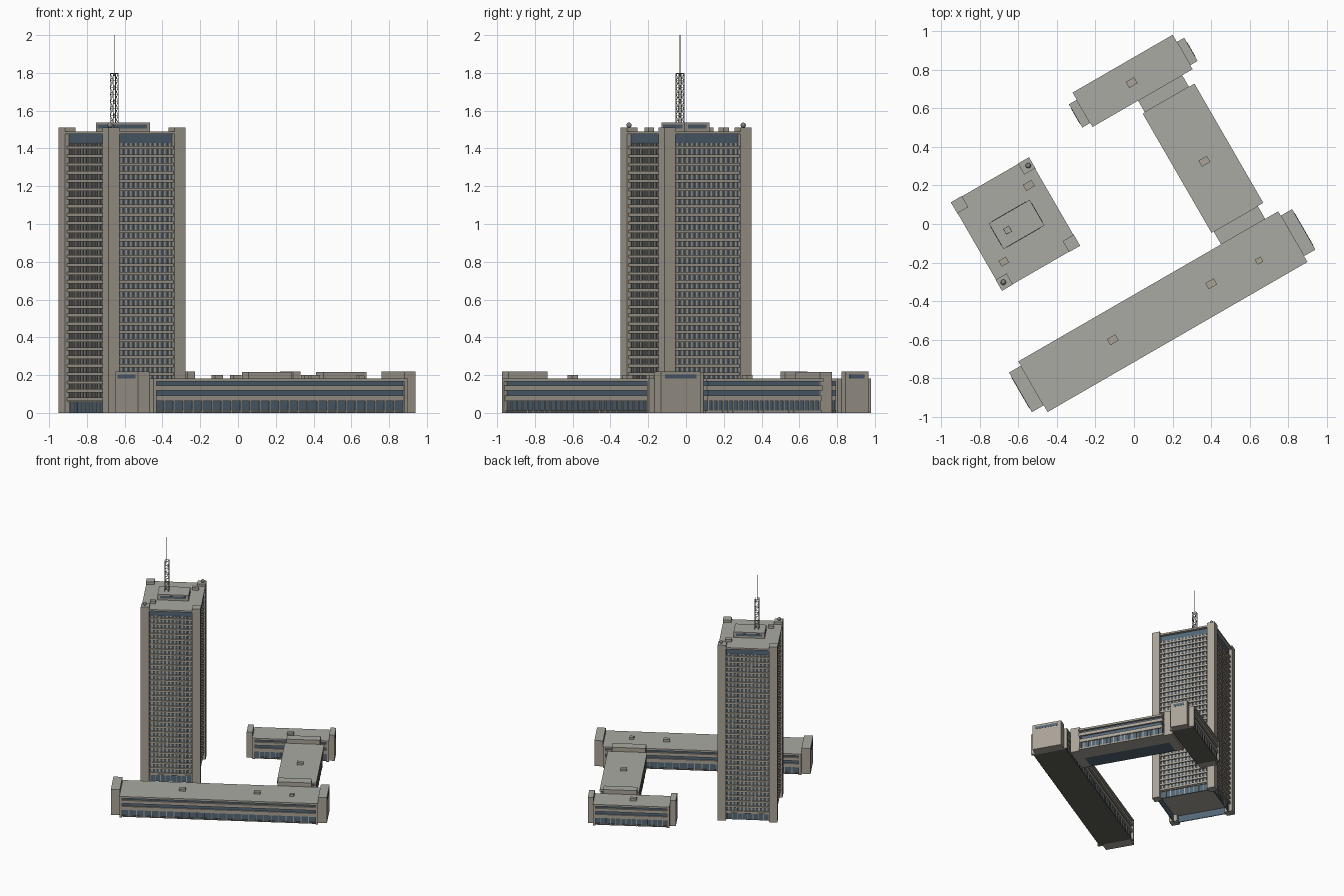
import bpy, bmesh, math
from mathutils import Matrix, Vector

if "Cube" in bpy.data.objects:
    bpy.data.objects.remove(bpy.data.objects["Cube"])

TURN = Matrix.Rotation(math.radians(30), 4, 'Z')   # whole complex is turned 30 degrees


def material(name, r, g, b):
    m = bpy.data.materials.new(name)
    m.diffuse_color = (r, g, b, 1)
    m.use_nodes = True
    m.node_tree.nodes["Principled BSDF"].inputs["Base Color"].default_value = m.diffuse_color
    return m


STONE = material("stone", .40, .365, .31)
ROOF = material("roof_grey", .40, .40, .37)
GLASS = material("glass", .085, .13, .18)
DARK = material("dark_floor", .12, .115, .10)
METAL = material("metal", .22, .22, .21)


def finish(name, bm, mat):
    me = bpy.data.meshes.new(name)
    bm.to_mesh(me)
    bm.free()
    ob = bpy.data.objects.new(name, me)
    bpy.context.collection.objects.link(ob)
    me.materials.append(mat)
    ob.matrix_world = TURN
    return ob


def boxes(name, mat, items):
    """Each item is (u0, u1, v0, v1, z0, z1) in the turned frame."""
    bm = bmesh.new()
    for a, b, c, d, e, f in items:
        mtx = Matrix.Translation(((a + b) / 2, (c + d) / 2, (e + f) / 2)) @ \
            Matrix.Diagonal((b - a, d - c, f - e, 1))
        bmesh.ops.create_cube(bm, size=1, matrix=mtx)
    return finish(name, bm, mat)


def inset(r, k, z0, z1):
    return (r[0] + k, r[1] - k, r[2] + k, r[3] - k, z0, z1)


def around(r, k, n_u, n_v, w, t, z0, z1):
    """Posts along the sides of rectangle r inset by k; a count of 0 skips that pair of sides."""
    u0, u1, v0, v1 = r[0] + k, r[1] - k, r[2] + k, r[3] - k
    out = []
    for i in range(n_u + 1 if n_u else 0):
        u = u0 + w / 2 + (u1 - u0 - w) * i / n_u
        out += [(u - w / 2, u + w / 2, v, v + t, z0, z1) for v in (v0, v1 - t)]
    for i in range(n_v + 1 if n_v else 0):
        v = v0 + w / 2 + (v1 - v0 - w) * i / n_v
        out += [(u, u + t, v - w / 2, v + w / 2, z0, z1) for u in (u0, u1 - t)]
    return out


def walls(r, k, t, z0, z1):
    """Four thin walls, open above and below."""
    a, b, c, d = r[0] + k, r[1] - k, r[2] + k, r[3] - k
    return [(a, b, c, c + t, z0, z1), (a, b, d - t, d, z0, z1),
            (a, a + t, c + t, d - t, z0, z1), (b - t, b, c + t, d - t, z0, z1)]


def at(x, y, du, dv, z0, z1):
    """Box centred on a point given in world x, y."""
    p = TURN.inverted() @ Vector((x, y, 0))
    return (p.x - du / 2, p.x + du / 2, p.y - dv / 2, p.y + dv / 2, z0, z1)


# ---------------- tower ----------------
T = (-.766, -.298, .042, .572)
P = .066
corners = [(u, u + P, v, v + P, 0, 1.507)
           for u in (T[0], T[1] - P) for v in (T[2], T[3] - P)]
boxes("tower_corner_piers", STONE, corners)
boxes("tower_pier_caps", ROOF, [(a, b, c, d, 1.507, 1.51) for a, b, c, d, e, f in corners])
boxes("tower_glass_core", GLASS, [inset(T, .026, .066, 1.478)])
boxes("tower_soffit", STONE, [inset(T, .02, .058, .067)])
boxes("tower_lobby_glass", GLASS, walls(T, .03, .006, 0, .058))
boxes("tower_lobby_mullions", STONE, around(T, .027, 10, 12, .005, .006, 0, .058))
FLOORS, Z0, STEP = 31, .064, .0444
boxes("tower_floor_bands", STONE,
      [inset(T, .012, Z0 + i * STEP, Z0 + i * STEP + .017) for i in range(FLOORS)])
boxes("tower_window_piers", STONE,
      around((T[0] + .05, T[1] - .05, T[2] + .02, T[3] - .02), 0, 12, 0, .013, .01, .066, 1.43)
      + around((T[0] + .02, T[1] - .02, T[2] + .05, T[3] - .05), 0, 0, 14, .013, .01, .066, 1.43))
boxes("tower_roof_edge", STONE, [inset(T, .002, 1.476, 1.486)])
boxes("tower_roof", ROOF, [inset(T, .002, 1.486, 1.49)])

# rooftop plant room with window strips
H = (-.65, -.406, .226, .379)
boxes("plant_room", STONE, [inset(H, 0, 1.49, 1.534)])
boxes("plant_room_roof", ROOF, [inset(H, 0, 1.534, 1.538)])
boxes("plant_room_windows", GLASS,
      [(H[0] + .02, H[1] - .02, H[2] - .002, H[3] + .002, 1.506, 1.526),
       (H[0] - .002, H[1] + .002, H[2] + .02, H[3] - .02, 1.506, 1.526)])
boxes("tower_roof_units", STONE, [at(-.545, .20, .052, .036, 1.49, 1.512),
                                  at(-.675, -.195, .044, .034, 1.49, 1.512)])

# round aerial covers on two corners
bm = bmesh.new()
for x, y in ((-.677, -.302), (-.548, .303)):
    p = TURN.inverted() @ Vector((x, y, 1.523))
    bmesh.ops.create_uvsphere(bm, u_segments=16, v_segments=10, radius=.014,
                              matrix=Matrix.Translation(p))
for f in bm.faces:
    f.smooth = True
finish("aerial_domes", bm, METAL)


# lattice mast
def rod(bm, p, q, r):
    p, q = Vector(p), Vector(q)
    d = q - p
    m = Matrix.Translation((p + q) / 2) @ d.to_track_quat('Z', 'Y').to_matrix().to_4x4()
    bmesh.ops.create_cone(bm, cap_ends=True, segments=6, radius1=r, radius2=r,
                          depth=d.length, matrix=m)


c = TURN.inverted() @ Vector((-.655, -.032, 0))
s, bays, zb, zt = .0155, 7, 1.538, 1.797
ring = [(c.x + a * s, c.y + b * s) for a, b in ((-1, -1), (1, -1), (1, 1), (-1, 1))]
bm = bmesh.new()
for k in range(4):
    p, q = ring[k], ring[(k + 1) % 4]
    rod(bm, (*p, zb), (*p, zt), .0024)
    for i in range(bays):
        za = zb + (zt - zb) * i / bays
        zc = zb + (zt - zb) * (i + 1) / bays
        rod(bm, (*p, zc), (*q, zc), .0016)
        lo, hi = (p, q) if i % 2 else (q, p)
        rod(bm, (*lo, za), (*hi, zc), .0014)
finish("lattice_mast", bm, METAL)
bm = bmesh.new()
rod(bm, (c.x, c.y, 1.78), (c.x, c.y, 2.0), .002)
finish("mast_pole", bm, METAL)


# ---------------- low wings ----------------
def wing(name, r, n_u, n_v):
    boxes(name + "_glass", GLASS, [inset(r, .018, .012, .17)])
    boxes(name + "_bands", STONE, [inset(r, .008, .062, .092), inset(r, .004, .119, .146),
                                   inset(r, 0, .165, .177)])
    boxes(name + "_roof", ROOF, [inset(r, 0, .177, .181)])
    boxes(name + "_mullions", STONE, around(r, .012, n_u, n_v, .006, .008, 0, .064))


def end_block(name, r, side):
    boxes(name, STONE, [inset(r, 0, 0, .216)])
    boxes(name + "_roof", ROOF, [inset(r, 0, .216, .22)])
    u = r[0] if side < 0 else r[1]
    boxes(name + "_window", GLASS, [(u - .002, u + .002, r[2] + .025, r[3] - .025, .182, .203)])


F = (-.875, .68, -.62, -.317)
M = (.325, .635, -.24, .473)
B = (.065, .664, .543, .749)
wing("front_wing", F, 26, 5)
wing("middle_wing", M, 5, 22)
wing("back_wing", B, 14, 4)

# closed ends behind the blocks, and undersides
for name, r in (("front_wing", F), ("back_wing", B)):
    boxes(name + "_end_walls", STONE, [(r[0], r[0] + .02, r[2], r[3], 0, .177),
                                       (r[1] - .02, r[1], r[2], r[3], 0, .177)])
    boxes(name + "_floor", DARK, [inset(r, .014, 0, .012)])
mid = (M[0] + M[1]) / 2
boxes("middle_wing_floor", STONE, [(mid, M[1] - .014, M[2], M[3], 0, .012)])
boxes("middle_wing_glass_floor", GLASS, [(M[0] + .014, mid, M[2], M[3], 0, .012)])

end_block("front_left_block", (-.946, -.875, -.58, -.343), -1)
end_block("front_right_block", (.68, .748, -.585, -.343), 1)
end_block("back_left_block", (.018, .065, .567, .706), -1)
end_block("back_right_block", (.664, .708, .567, .706), 1)

# connecting blocks between the wings
links = [(.338, .602, -.318, -.24), (.338, .602, .473, .544)]
boxes("link_blocks", STONE, [inset(r, 0, 0, .212) for r in links])
boxes("link_roofs", ROOF, [inset(r, 0, .212, .216) for r in links])

# small roof units on the wings
boxes("wing_roof_units", STONE,
      [at(x, y, .05, .036, .181, .2) for x, y in
       ((.4, -.31), (-.11, -.6), (.365, .325), (-.012, .733))]
      + [at(.648, -.19, .034, .03, .181, .198)])
